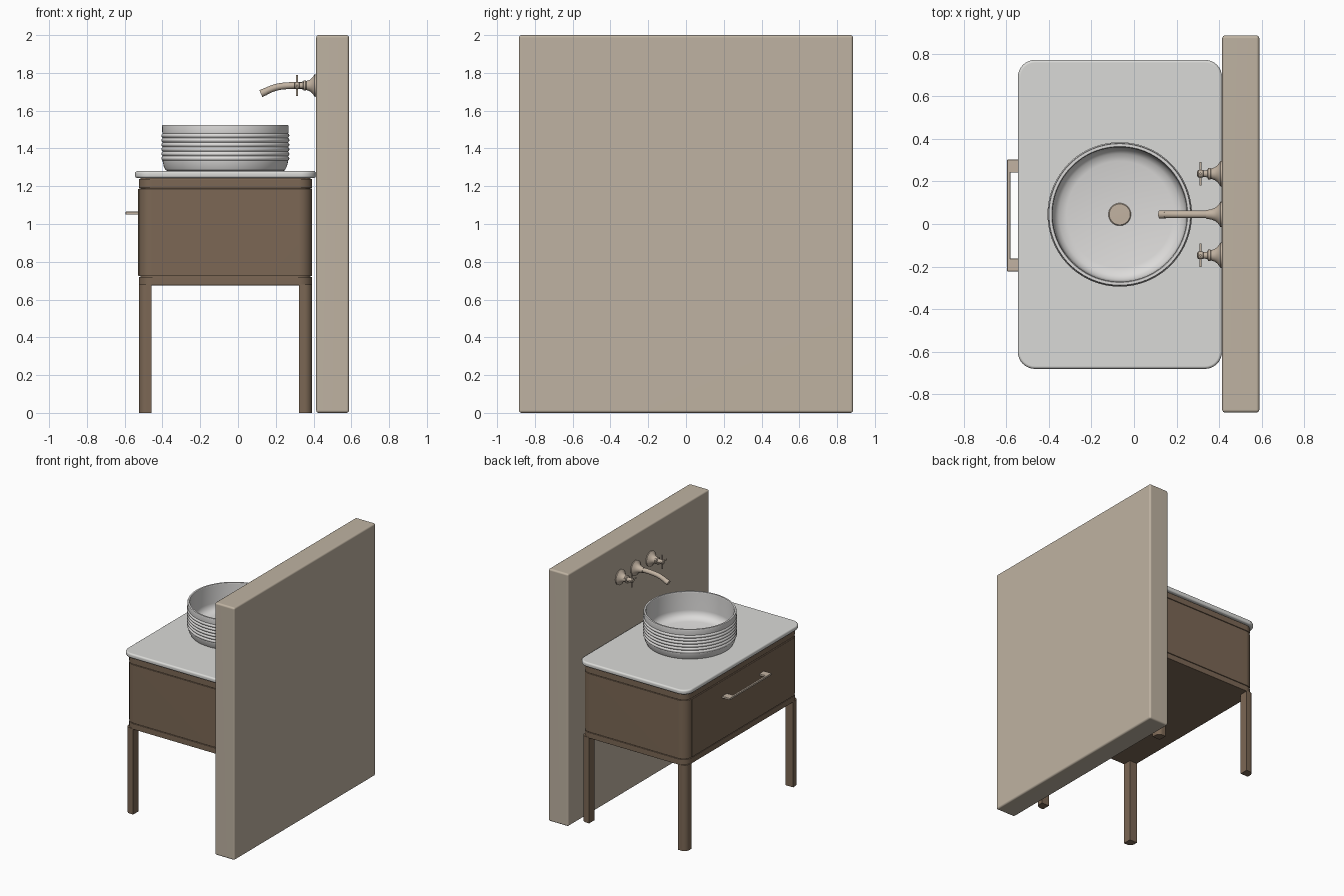
import bpy, bmesh, math
from mathutils import Matrix, Vector

cube = bpy.data.objects.get("Cube")
if cube:
    bpy.data.objects.remove(cube, do_unlink=True)


def material(name, rgb, rough=0.5):
    m = bpy.data.materials.new(name)
    m.use_nodes = True
    m.diffuse_color = (*rgb, 1)
    node = m.node_tree.nodes["Principled BSDF"]
    node.inputs["Base Color"].default_value = (*rgb, 1)
    node.inputs["Roughness"].default_value = rough
    return m


PLASTER = material("warm plaster", (0.52, 0.45, 0.36))
WOOD = material("brown wood", (0.20, 0.137, 0.09))
STONE = material("pale stone", (0.70, 0.70, 0.68))
CERAMIC = material("white ceramic", (0.72, 0.71, 0.70))
METAL = material("brushed nickel", (0.54, 0.45, 0.36))


def finish(name, bm, mat, matrix=None):
    bmesh.ops.recalc_face_normals(bm, faces=bm.faces)
    me = bpy.data.meshes.new(name)
    bm.to_mesh(me)
    bm.free()
    me.materials.append(mat)
    ob = bpy.data.objects.new(name, me)
    bpy.context.collection.objects.link(ob)
    if matrix:
        ob.matrix_world = matrix
    bpy.ops.object.select_all(action="DESELECT")
    ob.select_set(True)
    bpy.context.view_layer.objects.active = ob
    bpy.ops.object.shade_smooth_by_angle(angle=math.radians(35))
    mod = ob.modifiers.new("Even shading", "WEIGHTED_NORMAL")
    mod.keep_sharp = True
    return ob


def slab(name, x, y, z, mat, radii=(0, 0, 0, 0), bevel=0.0):
    """Upright prism; radii go counter-clockwise from the +x +y corner."""
    bm = bmesh.new()
    verts = []
    signs = ((1, 1), (-1, 1), (-1, -1), (1, -1))
    for i, ((sx, sy), r) in enumerate(zip(signs, radii)):
        cx = (x[1] if sx > 0 else x[0]) - sx * r
        cy = (y[1] if sy > 0 else y[0]) - sy * r
        steps = 8 if r else 0
        for k in range(steps + 1):
            a = math.pi / 2 * (i + (k / steps if steps else 0))
            verts.append(bm.verts.new((cx + r * math.cos(a), cy + r * math.sin(a), z[0])))
    face = bm.faces.new(verts)
    ext = bmesh.ops.extrude_face_region(bm, geom=[face])
    top = [g for g in ext["geom"] if isinstance(g, bmesh.types.BMVert)]
    bmesh.ops.translate(bm, verts=top, vec=(0, 0, z[1] - z[0]))
    bmesh.ops.recalc_face_normals(bm, faces=bm.faces)
    if bevel:
        edges = [e for e in bm.edges if e.calc_face_angle(0) > math.radians(30)]
        bmesh.ops.bevel(bm, geom=edges, offset=bevel, segments=4, profile=0.5, affect="EDGES")
    return finish(name, bm, mat)


def lathe(name, profile, mat, matrix, sides=48):
    """Spin a (radius, height) profile around the local z axis."""
    bm = bmesh.new()
    verts = [bm.verts.new((r, 0, h)) for r, h in profile]
    edges = [bm.edges.new(pair) for pair in zip(verts, verts[1:])]
    bmesh.ops.spin(bm, geom=verts + edges, cent=(0, 0, 0), axis=(0, 0, 1),
                   angle=math.tau, steps=sides, use_duplicate=False)
    bmesh.ops.remove_doubles(bm, verts=bm.verts, dist=0.0001)
    return finish(name, bm, mat, matrix)


def rod(name, start, end, radius, mat):
    start, end = Vector(start), Vector(end)
    bm = bmesh.new()
    bmesh.ops.create_cone(bm, cap_ends=True, segments=20, radius1=radius, radius2=radius,
                          depth=(end - start).length)
    turn = (end - start).to_track_quat("Z", "Y").to_matrix().to_4x4()
    return finish(name, bm, mat, Matrix.Translation((start + end) / 2) @ turn)


# Wall panel
WALL_X = 0.414
slab("wall_panel", (WALL_X, 0.588), (-0.885, 0.885), (0, 2), PLASTER, bevel=0.014)

# Cabinet: rails, body and a slightly recessed core that leaves shadow gaps
X0, X1, Y0, Y1, R = -0.525, 0.392, -0.66, 0.75, 0.07
corners = (R,) * 4
for name, z in (("bottom_rail", (0.675, 0.72)), ("cabinet_body", (0.724, 1.187)),
                ("top_rail", (1.191, 1.238))):
    slab(name, (X0, X1), (Y0, Y1), z, WOOD, corners, bevel=0.002)
slab("cabinet_core", (X0 + 0.008, X1 - 0.008), (Y0 + 0.008, Y1 - 0.008), (0.69, 1.25), WOOD, corners)
slab("drawer_front", (X0 - 0.004, X0 + 0.01), (Y0 + R, Y1 - R), (0.726, 1.185), WOOD, bevel=0.002)

# Legs with a rounded outer corner
W = 0.068
for i, (sx, sy) in enumerate(((1, 1), (-1, 1), (-1, -1), (1, -1))):
    x = (X1 - W, X1) if sx > 0 else (X0, X0 + W)
    y = (Y1 - W, Y1) if sy > 0 else (Y0, Y0 + W)
    radii = [0.04 if k == i else 0 for k in range(4)]
    slab(f"leg_{i + 1}", x, y, (0, 0.68), WOOD, radii)

# Countertop
slab("countertop", (-0.545, 0.413), (-0.68, 0.77), (1.243, 1.28), STONE, (0.08,) * 4, bevel=0.013)

# Drawer pull: two flat tabs joined by a thin bar
for name, y in (("front_pull_tab", (-0.222, -0.163)), ("back_pull_tab", (0.242, 0.302))):
    slab(name, (-0.595, X0), y, (1.05, 1.065), METAL, bevel=0.002)
slab("pull_bar", (-0.595, -0.58), (-0.17, 0.25), (1.05, 1.065), METAL, bevel=0.002)

# Ribbed vessel basin
CX, CY = -0.067, 0.045
outer = [(0, 1.28), (0.305, 1.28), (0.316, 1.285), (0.326, 1.305), (0.332, 1.33)]
RIBS, STEPS = 6, 8
for k in range(RIBS * STEPS + 1):
    t = k / STEPS
    outer.append((0.332 + 0.007 * abs(math.sin(math.pi * t)), 1.335 + 0.145 * t / RIBS))
rim = [(0.334, 1.485), (0.335, 1.518), (0.332, 1.525), (0.319, 1.525), (0.315, 1.518)]
inner = [(0.314, 1.38), (0.306, 1.35), (0.285, 1.328), (0.25, 1.318), (0.12, 1.309), (0, 1.305)]
lathe("basin", outer + rim + inner, CERAMIC, Matrix.Translation((CX, CY, 0)), 96)
lathe("drain_cover", [(0, 1.3), (0.053, 1.3), (0.053, 1.312), (0.049, 1.316), (0, 1.317)],
      METAL, Matrix.Translation((CX, CY, 0)))

# Wall taps: flared rosettes pointing away from the wall, with cross handles
TZ = 1.733
flare = [(0, 0), (0.059, 0), (0.06, 0.008), (0.052, 0.013), (0.04, 0.022), (0.03, 0.035), (0.024, 0.052)]


def out_of_wall(y):
    return Matrix.Translation((WALL_X, y, TZ)) @ Matrix.Rotation(-math.pi / 2, 4, "Y")


valve = flare + [(0.027, 0.056), (0.027, 0.066), (0.017, 0.07), (0.015, 0.088), (0.018, 0.09),
                 (0.018, 0.112), (0.013, 0.117), (0, 0.118)]
for side, y in (("left", 0.236), ("right", -0.147)):
    lathe(f"{side}_tap_valve", valve, METAL, out_of_wall(y))
    hx = WALL_X - 0.102
    for label, d in (("upright", Vector((0, 0, 0.055))), ("crosswise", Vector((0, 0.055, 0)))):
        c = Vector((hx, y, TZ))
        rod(f"{side}_tap_{label}_bar", c - d, c + d, 0.0055, METAL)

# Spout
lathe("spout_rosette", flare + [(0.02, 0.075), (0, 0.075)], METAL, out_of_wall(CY))
curve = bpy.data.curves.new("spout", "CURVE")
curve.dimensions = "3D"
curve.bevel_depth = 0.018
curve.bevel_resolution = 6
curve.use_fill_caps = True
curve.resolution_u = 12
path = [(WALL_X - 0.03, TZ), (0.28, TZ), (0.20, 1.723), (0.125, 1.692)]
spline = curve.splines.new("BEZIER")
spline.bezier_points.add(len(path) - 1)
for p, (x, z) in zip(spline.bezier_points, path):
    p.co = (x, CY, z)
    p.handle_left_type = p.handle_right_type = "AUTO"
curve.materials.append(METAL)
bpy.context.collection.objects.link(bpy.data.objects.new("spout", curve))
rod("spout_tip", (0.148, CY, 1.702), (0.121, CY, 1.69), 0.0195, METAL)
